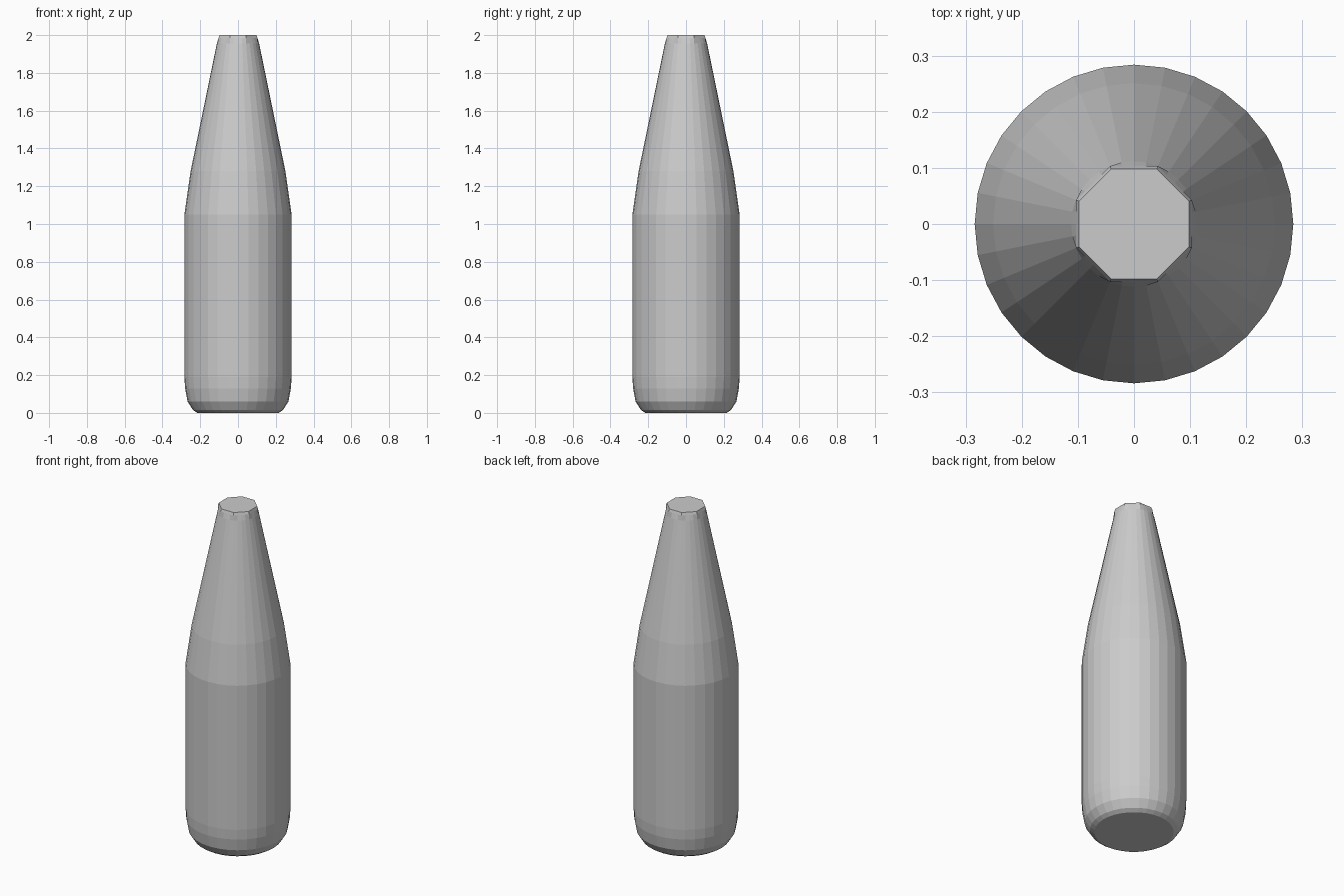
import bpy, bmesh, math

if "Cube" in bpy.data.objects:
    bpy.data.objects.remove(bpy.data.objects["Cube"])

SIDES = 32
# (radius, height) outline from base to tip
PROFILE = [(0.215, 0.0), (0.238, 0.015), (0.267, 0.06), (0.28, 0.13), (0.284, 0.19),
           (0.284, 1.05), (0.251, 1.28), (0.112, 1.955)]


def ring(bm, radius, z, octagon=False):
    verts = []
    for i in range(SIDES):
        a = 2 * math.pi * i / SIDES
        r = radius
        if octagon:  # flatten the circle onto eight straight edges
            off = (a + math.pi / 8) % (math.pi / 4) - math.pi / 8
            r = radius / math.cos(off)
        verts.append(bm.verts.new((r * math.cos(a), r * math.sin(a), z)))
    return verts


bm = bmesh.new()

# Body, shoulder and tapering neck
rings = [ring(bm, r, z) for r, z in PROFILE]

# Eight-sided tip
rings.append(ring(bm, 0.103, 1.985, True))
rings.append(ring(bm, 0.098, 2.0, True))

for lo, hi in zip(rings, rings[1:]):
    for i in range(SIDES):
        j = (i + 1) % SIDES
        bm.faces.new((lo[i], lo[j], hi[j], hi[i]))

# Base and tip caps
bm.faces.new(list(reversed(rings[0])))
bm.faces.new(rings[-1])
bmesh.ops.recalc_face_normals(bm, faces=bm.faces)

mesh = bpy.data.meshes.new("bottle_body")
bm.to_mesh(mesh)
bm.free()
bpy.context.collection.objects.link(bpy.data.objects.new("bottle_body", mesh))
